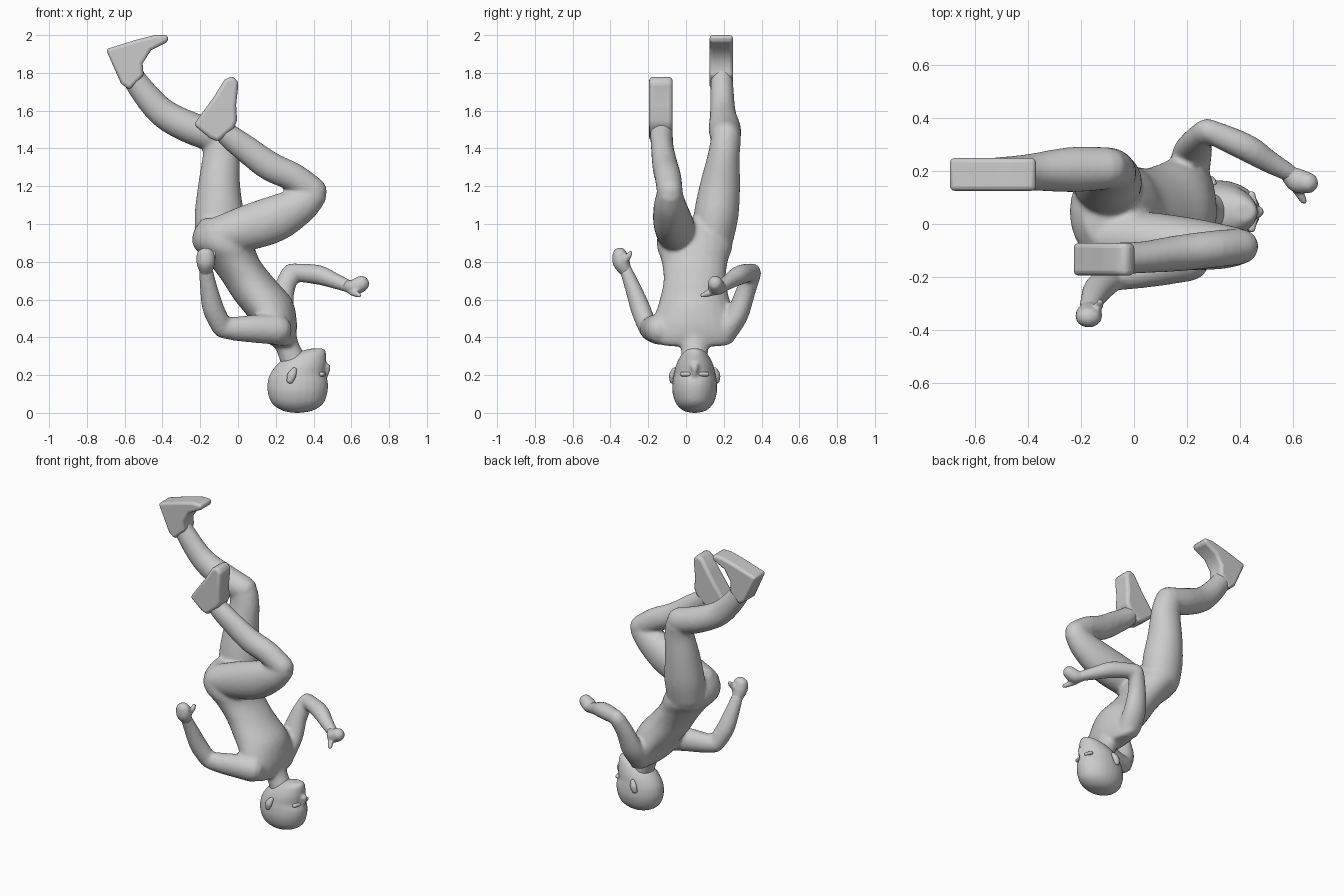
import bpy, bmesh, math
from mathutils import Vector

SEG = 24
Y = Vector((0, 1, 0))
MID = 0.046


def smooth_path(st, steps=4):
    """Catmull-Rom interpolation of stations (x, y, z, ru, rv)."""
    out = []
    n = len(st)
    for i in range(n - 1):
        p = [st[max(i - 1, 0)], st[i], st[i + 1], st[min(i + 2, n - 1)]]
        for k in range(steps):
            t = k / steps
            out.append([0.5 * (2 * b + (c - a) * t + (2 * a - 5 * b + 4 * c - d) * t * t
                               + (3 * b - a - 3 * c + d) * t ** 3) for a, b, c, d in zip(*p)])
    out.append(list(st[-1]))
    return out


def loft(bm, stations, level=False, ref=Y):
    """Closed elliptical tube; level keeps rings horizontal, otherwise ends are rounded."""
    st = smooth_path(stations)
    pts = [Vector(s[:3]) for s in st]
    rings = []
    for i, s in enumerate(st):
        t = (pts[min(i + 1, len(st) - 1)] - pts[max(i - 1, 0)]).normalized()
        if level:
            u, v = Vector((0, 1, 0)), Vector((1, 0, 0))
        else:
            u = (ref - t * ref.dot(t)).normalized()
            v = t.cross(u)
        rings.append((pts[i], u, v, s[3], s[4], t))
    if not level:
        def cap(r, sign):
            c, u, v, a, b, t = r
            return [(c + t * sign * min(a, b) * math.sin(math.radians(g)), u, v,
                     a * math.cos(math.radians(g)), b * math.cos(math.radians(g)), t)
                    for g in (30, 60, 85)]
        rings = cap(rings[0], -1)[::-1] + rings + cap(rings[-1], 1)
    loops = []
    for c, u, v, a, b, _ in rings:
        loops.append([bm.verts.new(c + u * a * math.cos(k * math.tau / SEG)
                                   + v * b * math.sin(k * math.tau / SEG)) for k in range(SEG)])
    faces = [bm.faces.new(loops[0][::-1]), bm.faces.new(loops[-1])]
    for p, q in zip(loops, loops[1:]):
        for k in range(SEG):
            j = (k + 1) % SEG
            faces.append(bm.faces.new((p[k], p[j], q[j], q[k])))
    bmesh.ops.recalc_face_normals(bm, faces=faces)


def levels(rows, yc):
    """Rows of (z, x back, x front, half width) to horizontal stations."""
    return [(0.5 * (a + b), yc, z, w, 0.5 * (b - a)) for z, a, b, w in rows]


def finish(bm, name, voxel=0, smooth=4):
    me = bpy.data.meshes.new(name)
    bm.to_mesh(me)
    bm.free()
    ob = bpy.data.objects.new(name, me)
    bpy.context.collection.objects.link(ob)
    for p in me.polygons:
        p.use_smooth = True
    if voxel:
        m = ob.modifiers.new("fuse", 'REMESH')
        m.mode, m.voxel_size, m.use_smooth_shade = 'VOXEL', voxel, True
        s = ob.modifiers.new("soften", 'SMOOTH')
        s.factor, s.iterations = 0.5, smooth
    return ob


# Torso, limbs and neck fused into one smooth skin
bm = bmesh.new()
loft(bm, levels([(0.352, .20, .28, .10), (0.365, .165, .295, .19), (0.42, .11, .31, .225),
                 (0.5, .06, .31, .215), (0.6, -.02, .285, .185), (0.7, -.085, .20, .165),
                 (0.8, -.16, .12, .175), (0.88, -.235, .085, .20), (0.96, -.235, .04, .19),
                 (1.03, -.19, -.01, .13)], MID), level=True)
# neck
loft(bm, [(.235, MID, .42, .085, .075), (.262, MID, .35, .072, .062), (.30, MID, .26, .07, .07)])
# bent leg on -y
loft(bm, [(-.10, -.05, .94, .10, .10), (.05, -.06, .98, .105, .12), (.20, -.075, 1.03, .10, .122),
          (.33, -.085, 1.10, .085, .098), (.395, -.085, 1.155, .07, .078)])
loft(bm, [(.40, -.085, 1.17, .068, .075), (.30, -.095, 1.245, .07, .075), (.17, -.11, 1.305, .068, .078),
          (.04, -.125, 1.40, .06, .072), (-.06, -.13, 1.48, .06, .062), (-.08, -.13, 1.54, .055, .05)])
# raised leg on +y
loft(bm, [(-.10, .14, .92, .11, .125), (-.10, .16, 1.05, .118, .13), (-.10, .18, 1.20, .107, .112),
          (-.09, .20, 1.36, .085, .097), (-.10, .21, 1.44, .08, .09)])
loft(bm, [(-.10, .21, 1.46, .08, .085), (-.24, .205, 1.505, .085, .085), (-.40, .195, 1.59, .068, .078),
          (-.53, .19, 1.74, .06, .065), (-.575, .188, 1.83, .055, .055)])
# arm on +y
loft(bm, [(.21, .20, .43, .07, .075), (.22, .27, .52, .06, .075), (.24, .315, .64, .052, .058),
          (.275, .35, .735, .048, .05)])
loft(bm, [(.28, .352, .745, .045, .047), (.42, .29, .732, .052, .052), (.51, .235, .70, .043, .042),
          (.59, .19, .668, .033, .033)])
# arm on -y
loft(bm, [(.21, -.14, .44, .075, .08), (.10, -.165, .445, .068, .075), (0, -.185, .445, .06, .065),
          (-.08, -.20, .45, .052, .055)])
loft(bm, [(-.085, -.205, .455, .05, .055), (-.13, -.24, .55, .053, .057), (-.155, -.28, .66, .043, .047),
          (-.17, -.32, .76, .033, .036)])
finish(bm, "body", voxel=0.012)

# Head: upside-down skull with nose and brow
bm = bmesh.new()
loft(bm, levels([(0.0, .30, .325, .01), (0.012, .235, .395, .06), (0.05, .18, .452, .099),
                 (0.11, .157, .474, .118), (0.165, .157, .476, .117), (0.205, .170, .462, .11),
                 (0.25, .20, .466, .10), (0.29, .245, .467, .082), (0.32, .31, .466, .06),
                 (0.34, .38, .457, .032)], MID), level=True)
loft(bm, [(.455, MID, .185, .014, .014), (.47, MID, .22, .017, .016), (.472, MID, .244, .022, .018)])
finish(bm, "head", voxel=0.009, smooth=3)

# Ears and eyes, mirrored about the head's middle plane
for s, side in ((-1, "right"), (1, "left")):
    bm = bmesh.new()
    loft(bm, [(.275, MID + s * .118, .17, .014, .018), (.285, MID + s * .119, .20, .016, .023),
              (.298, MID + s * .108, .228, .012, .014)])
    finish(bm, side + "_ear")
    bm = bmesh.new()
    loft(bm, [(.443, MID + s * .065, .205, .012, .014), (.452, MID + s * .03, .205, .012, .014)],
         ref=Vector((0, 0, 1)))
    finish(bm, side + "_eye")


# Fists with thumbs
def fist(name, palm, thumb):
    bm = bmesh.new()
    loft(bm, palm)
    loft(bm, thumb)
    finish(bm, name, voxel=0.008, smooth=3)


fist("left_hand",
     [(.575, .197, .672, .03, .03), (.615, .165, .665, .046, .042), (.655, .155, .685, .04, .042)],
     [(.60, .15, .64, .018, .018), (.63, .105, .628, .016, .016), (.642, .085, .622, .012, .012)])
fist("right_hand",
     [(-.17, -.318, .75, .033, .035), (-.17, -.342, .795, .045, .05), (-.172, -.35, .835, .04, .048)],
     [(-.15, -.33, .79, .018, .018), (-.13, -.305, .83, .016, .016), (-.128, -.293, .848, .012, .012)])


# Boots: side profile extruded across, edges bevelled
def boot(name, profile, yc, half):
    bm = bmesh.new()
    f = bm.faces.new([bm.verts.new((x, yc - half, z)) for x, z in profile])
    ext = bmesh.ops.extrude_face_region(bm, geom=[f])
    bmesh.ops.translate(bm, vec=(0, 2 * half, 0),
                        verts=[g for g in ext['geom'] if isinstance(g, bmesh.types.BMVert)])
    bmesh.ops.recalc_face_normals(bm, faces=bm.faces)
    ob = finish(bm, name)
    b = ob.modifiers.new("round", 'BEVEL')
    b.width, b.segments, b.limit_method, b.angle_limit = 0.02, 3, 'ANGLE', math.radians(40)
    bpy.context.view_layer.objects.active = ob
    ob.select_set(True)
    bpy.ops.object.shade_smooth_by_angle(angle=math.radians(40))
    ob.select_set(False)


boot("left_boot", [(-.70, 1.925), (-.54, 1.975), (-.44, 2.0), (-.37, 2.0), (-.37, 1.965), (-.46, 1.92),
                   (-.505, 1.85), (-.50, 1.785), (-.575, 1.71), (-.62, 1.745)], .187, .062)
boot("right_boot", [(-.235, 1.525), (-.13, 1.67), (-.07, 1.765), (-.03, 1.785), (.003, 1.75), (-.01, 1.63),
                    (-.005, 1.55), (-.02, 1.51), (-.105, 1.435), (-.15, 1.455)], -.133, .062)
